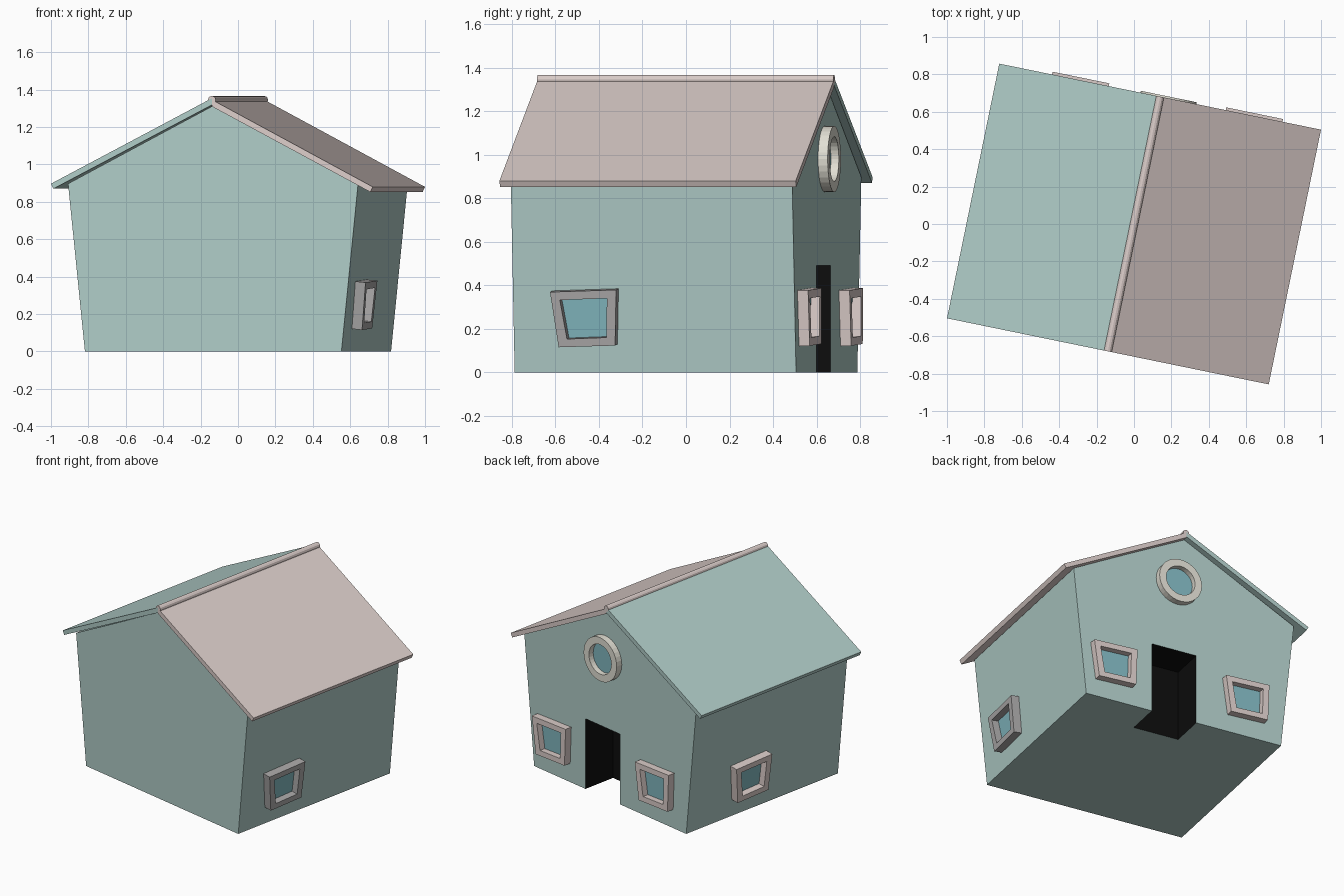
import bpy, bmesh
from math import radians, cos, sin, atan, tau
from mathutils import Vector, Matrix

if "Cube" in bpy.data.objects:
    bpy.data.objects.remove(bpy.data.objects["Cube"])

# The whole house is turned a little about z; parts are built in house axes:
# u = across the ridge, v = along the ridge, z = up
TURN = Matrix.Rotation(radians(-11.6), 3, 'Z')


def material(name, rgb):
    m = bpy.data.materials.new(name)
    m.diffuse_color = (*rgb, 1)
    m.use_nodes = True
    m.node_tree.nodes["Principled BSDF"].inputs["Base Color"].default_value = m.diffuse_color
    return m


TEAL = material("teal", (0.43, 0.60, 0.57))
PINK = material("pale_pink", (0.71, 0.61, 0.585))
GREY = material("grey", (0.40, 0.39, 0.39))
CREAM = material("cream", (0.75, 0.73, 0.65))
GLASS = material("glass", (0.22, 0.47, 0.52))
BLACK = material("black", (0.004, 0.004, 0.004))


def finish(name, bm, *mats):
    bmesh.ops.recalc_face_normals(bm, faces=bm.faces)
    me = bpy.data.meshes.new(name)
    bm.to_mesh(me)
    bm.free()
    ob = bpy.data.objects.new(name, me)
    bpy.context.collection.objects.link(ob)
    for m in mats:
        me.materials.append(m)
    return ob


def prism(name, profile, v0, v1, *mats):
    """Extrude a (u, z) profile along the ridge direction."""
    bm = bmesh.new()
    face = bm.faces.new([bm.verts.new(TURN @ Vector((u, v0, z))) for u, z in profile])
    ext = bmesh.ops.extrude_face_region(bm, geom=[face])["geom"]
    bmesh.ops.translate(bm, vec=TURN @ Vector((0, v1 - v0, 0)),
                        verts=[g for g in ext if isinstance(g, bmesh.types.BMVert)])
    return finish(name, bm, *mats)


def window(name, origin, right, normal, outer, inner, depth, mat):
    """Raised frame between two outlines, with a recessed pane."""
    o, r, n = Vector(origin), Vector(right), Vector(normal)
    up = n.cross(r)

    def ring(bm, pts, d):
        return [bm.verts.new(TURN @ (o + r * s + up * t + n * d)) for s, t in pts]

    bm = bmesh.new()
    loops = [ring(bm, outer, -0.01), ring(bm, outer, depth),
             ring(bm, inner, depth), ring(bm, inner, -0.01)]
    k = len(outer)
    for a in range(4):
        p, q = loops[a], loops[(a + 1) % 4]
        for i in range(k):
            j = (i + 1) % k
            bm.faces.new((p[i], p[j], q[j], q[i]))
    finish(name + "_frame", bm, mat)
    bm = bmesh.new()
    f = bm.faces.new(ring(bm, inner, 0.008))
    ext = bmesh.ops.extrude_face_region(bm, geom=[f])["geom"]
    bmesh.ops.translate(bm, vec=TURN @ (n * -0.018),
                        verts=[g for g in ext if isinstance(g, bmesh.types.BMVert)])
    finish(name + "_pane", bm, GLASS)


# Walls: flared gable body with a black doorway notch in the back
walls = prism("walls", [(-0.70, 0), (0.70, 0), (0.79, 0.888), (0, 1.314), (-0.792, 0.897)],
              -0.66, 0.66, TEAL, BLACK)
cutter = prism("doorway_cutter", [(-0.09, -0.1), (0.228, -0.1), (0.228, 0.49), (-0.09, 0.49)],
               0.42, 0.8, TEAL, BLACK)
for p in cutter.data.polygons:
    p.material_index = 1
cutter.hide_render = True
cutter.hide_set(True)
cut = walls.modifiers.new("doorway", 'BOOLEAN')
cut.object = cutter
cut.operation = 'DIFFERENCE'
cut.solver = 'EXACT'

# Roof slabs and ridge cap
prism("roof_right", [(0, 1.346), (0.878, 0.88), (0.865, 0.852), (0, 1.310)], -0.695, 0.695, PINK)
prism("roof_left", [(0, 1.354), (-0.878, 0.897), (-0.865, 0.870), (0, 1.318)], -0.695, 0.695, TEAL)
cap = prism("ridge_cap", [(0.021 * cos(tau * i / 12), 1.345 + 0.021 * sin(tau * i / 12))
                          for i in range(12)], -0.695, 0.695, PINK)

# Slightly crooked windows: two on the flared sides, two beside the door
OUTER = [(-0.125, -0.13), (0.14, -0.122), (0.15, 0.135), (-0.16, 0.125)]
INNER = [(-0.085, -0.092), (0.10, -0.085), (0.106, 0.096), (-0.115, 0.088)]
tilt = atan(0.104)
for side, name, v, mat in ((1, "right_window", -0.315, GREY), (-1, "left_window", 0.15, PINK)):
    window(name, (side * 0.726, v, 0.25), (0, side, 0),
           (side * cos(tilt), 0, -sin(tilt)), OUTER, INNER, 0.055, mat)
for name, u in (("back_window_a", -0.44), ("back_window_b", 0.508)):
    window(name, (u, 0.66, 0.252), (-1, 0, 0), (0, 1, 0), OUTER, INNER, 0.05, PINK)


# Round gable window
def circle(r):
    return [(r * cos(tau * i / 32), r * sin(tau * i / 32)) for i in range(32)]


window("round_window", (0.045, 0.66, 0.98), (-1, 0, 0), (0, 1, 0),
       circle(0.152), circle(0.103), 0.045, CREAM)
